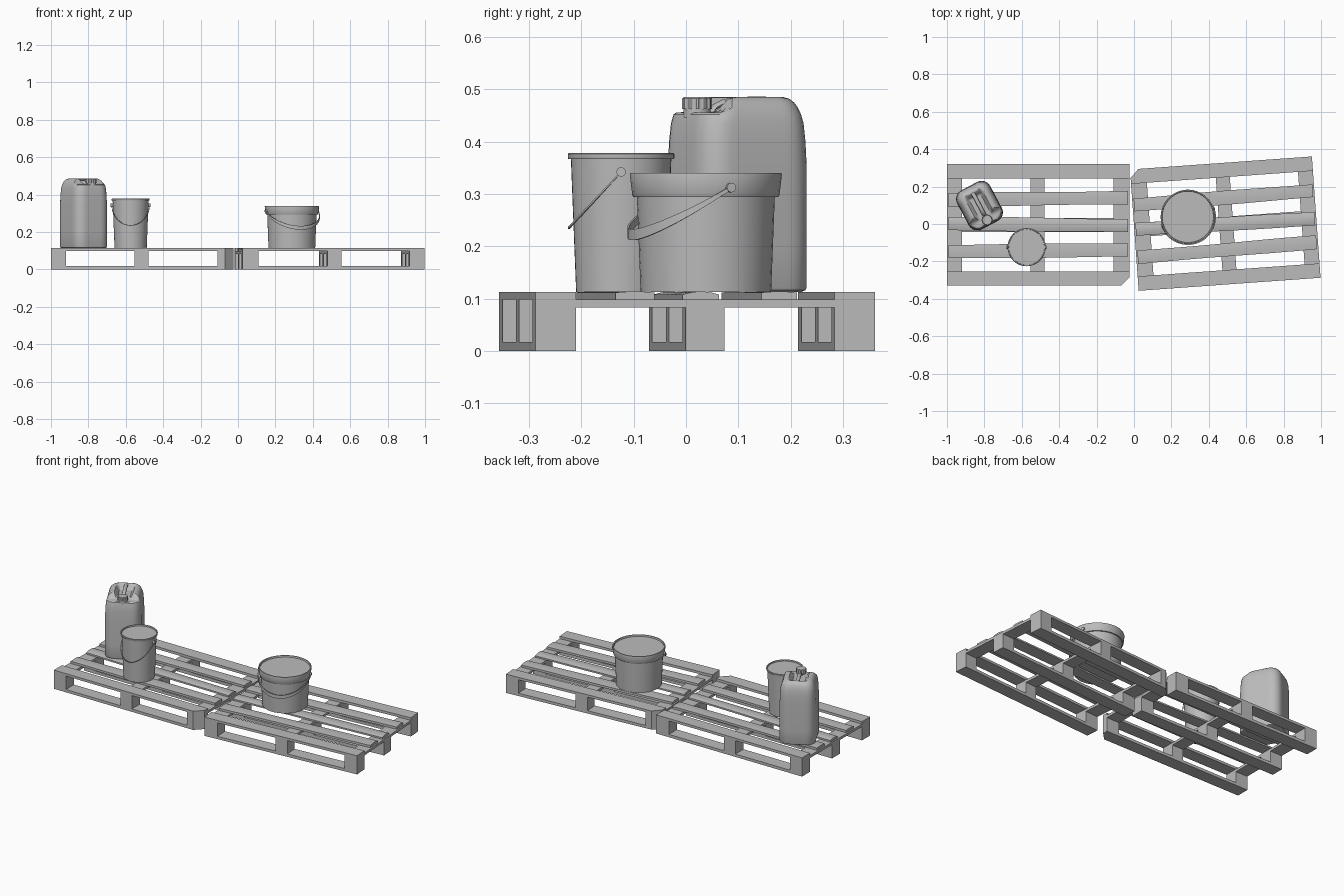
import bpy, bmesh, math
from mathutils import Matrix, Vector

if "Cube" in bpy.data.objects:
    bpy.data.objects.remove(bpy.data.objects["Cube"])

grey = bpy.data.materials.new("plain_grey")
grey.diffuse_color = (0.5, 0.5, 0.5, 1)
grey.use_nodes = True
grey.node_tree.nodes["Principled BSDF"].inputs["Base Color"].default_value = grey.diffuse_color


def skin(name, rings, matrix=Matrix(), smooth=True, loop=False):
    """Bridge a list of closed rings into one solid; cap the ends unless looped."""
    bm = bmesh.new()
    vs = [[bm.verts.new(p) for p in ring] for ring in rings]
    n = len(rings[0])
    pairs = list(zip(vs, vs[1:])) + ([(vs[-1], vs[0])] if loop else [])
    for a, b in pairs:
        for i in range(n):
            j = (i + 1) % n
            bm.faces.new((a[i], a[j], b[j], b[i]))
    if not loop:
        bm.faces.new(vs[0][::-1])
        bm.faces.new(vs[-1])
    bmesh.ops.remove_doubles(bm, verts=bm.verts, dist=1e-5)
    bmesh.ops.recalc_face_normals(bm, faces=bm.faces)
    me = bpy.data.meshes.new(name)
    bm.to_mesh(me)
    bm.free()
    me.transform(matrix)
    me.materials.append(grey)
    ob = bpy.data.objects.new(name, me)
    bpy.context.collection.objects.link(ob)
    if smooth:
        bpy.ops.object.select_all(action='DESELECT')
        ob.select_set(True)
        bpy.context.view_layer.objects.active = ob
        bpy.ops.object.shade_smooth_by_angle(angle=math.radians(35))
    return ob


def prism(name, outline, z0, z1, matrix):
    return skin(name, [[(x, y, z) for x, y in outline] for z in (z0, z1)], matrix, False)


def rect(x0, x1, y0, y1, cut=0):
    """Rectangle outline, optionally with the +x -y corner cut off."""
    low = [(x1 - cut, y0), (x1, y0 + cut)] if cut else [(x1, y0)]
    return [(x0, y0)] + low + [(x1, y1), (x0, y1)]


def lathe(name, profile, matrix, n=48):
    return skin(name, [[(r * math.cos(2 * math.pi * i / n), r * math.sin(2 * math.pi * i / n), z)
                        for i in range(n)] for r, z in profile], matrix)


# ---- pallets: the second is the first one turned around ----
L, W = 0.4875, 0.325
CUT = 0.045
XS = [(-L, -L + 0.08), (-0.042, 0.033), (L - 0.085, L)]
YS = [(-W, -W + 0.077), (-0.037, 0.038), (W - 0.077, W)]


def pallet(tag, matrix):
    for j, (y0, y1) in enumerate(YS):
        c = CUT if j == 0 else 0
        prism(f"{tag}_bottom_runner_{j}", rect(-L, L, y0, y1, c), 0, 0.017, matrix)
        for i, (x0, x1) in enumerate(XS):
            prism(f"{tag}_block_{j}_{i}", rect(x0, x1, y0, y1, c if i == 2 else 0),
                  0.017, 0.083, matrix)
        if j != 1:
            prism(f"{tag}_edge_board_{j}", rect(-L, L, y0, y1, c), 0.098, 0.113, matrix)
    for i, (x0, x1) in enumerate(XS):
        prism(f"{tag}_cross_board_{i}", rect(x0, x1, -W, W, CUT if i == 2 else 0),
              0.083, 0.098, matrix)
    # worn inner boards: slightly crowned and not quite parallel
    for k, (yc, slope, crown) in enumerate([(-0.138, 0.004, 0.002), (0.002, -0.006, 0.006),
                                            (0.14, 0.006, 0.002)]):
        rings = []
        for s in range(9):
            t = s / 4 - 1
            mid = yc + slope * t
            half = 0.036 + 0.002 * math.cos(3 * t + k)
            top = [(mid + half * w, 0.1135 - crown * w * w) for w in (1, 0.6, 0.2, -0.2, -0.6, -1)]
            rings.append([(t * (L - 0.008), y, z)
                          for y, z in [(mid - half, 0.098), (mid + half, 0.098)] + top])
        skin(f"{tag}_inner_board_{k}", rings, matrix)


pallet("left_pallet", Matrix.Translation((-0.512, -0.005, 0)))
pallet("right_pallet", Matrix.Translation((0.488, 0.002, 0)) @ Matrix.Rotation(math.radians(184.1), 4, 'Z'))


# ---- buckets with lids and hanging handles ----
def bail(name, matrix, radius, z, drop, thick, width_fn):
    """Handle strip hanging round the front of a bucket."""
    rings = []
    n = 32
    for s in range(n + 1):
        a = math.pi * s / n
        c = Vector((math.cos(a), -math.sin(a), 0))
        w = width_fn(math.sin(a)) / 2
        mid = c * radius + Vector((0, 0, z - drop * math.sin(a)))
        rings.append([mid + c * (thick / 2 * math.cos(q)) * 1.41 + Vector((0, 0, 1.41 * w * math.sin(q)))
                      for q in (math.pi / 4 + math.pi / 2 * k for k in range(4))])
    skin(name, rings, matrix)


def pivots(name, matrix, x0, x1, z, r):
    for side in (-1, 1):
        rings = [[(side * x, r * math.cos(math.pi * i / 8), z + r * math.sin(math.pi * i / 8))
                  for i in range(16)] for x in (x0, x1)]
        skin(f"{name}_{'left' if side < 0 else 'right'}", rings, matrix)


wide = Matrix.Translation((0.288, 0.038, 0)) @ Matrix.Rotation(math.radians(19), 4, 'Z')
lathe("wide_bucket", [(0.125, 0.113), (0.132, 0.294), (0.139, 0.294), (0.141, 0.298), (0.1455, 0.336),
                      (0.1445, 0.34), (0.139, 0.34), (0.137, 0.331), (0, 0.331)], wide)
bail("wide_bucket_handle", wide, 0.148, 0.312, 0.09, 0.004, lambda s: 0.007 + 0.014 * s)
pivots("wide_bucket_pivot", wide, 0.135, 0.151, 0.312, 0.009)

tall = Matrix.Translation((-0.574, -0.124, 0))
lathe("tall_bucket", [(0.086, 0.113), (0.096, 0.367), (0.101, 0.367), (0.102, 0.37), (0.102, 0.376),
                      (0.1, 0.378), (0.096, 0.378), (0.095, 0.37), (0, 0.37)], tall)
bail("tall_bucket_handle", tall, 0.1, 0.342, 0.107, 0.0035, lambda s: 0.004)
pivots("tall_bucket_pivot", tall, 0.09, 0.107, 0.342, 0.009)

# ---- jerrycan: local -y points to the spout ----
can = Matrix.Translation((-0.826, 0.098, 0)) @ Matrix.Rotation(math.radians(28), 4, 'Z')


def step(a, b, x):
    t = min(1, max(0, (x - a) / (b - a)))
    return t * t * (3 - 2 * t)


def rounded(inset):
    """Rounded rectangle shrunk by an inset."""
    hx, hy = 0.1 - inset, 0.118 - inset
    r = max(0.052 - inset * 0.4, 0.0) * min(1, hx / 0.05)
    corners = [[((hx - r) * sx + r * math.cos(math.radians(a0 + 15 * k)),
                 (hy - r) * sy + r * math.sin(math.radians(a0 + 15 * k))) for k in range(7)]
               for sx, sy, a0 in [(1, 1, 0), (-1, 1, 90), (-1, -1, 180), (1, -1, 270)]]
    pts = []
    for c, nxt in zip(corners, corners[1:] + corners[:1]):
        pts += c
        p, q = Vector(c[-1]), Vector(nxt[0])
        pts += [tuple(p.lerp(q, k / 9)) for k in range(1, 9)]
    return pts


def can_top(x, y, z):
    """Sink the spout end and the grip trough below the crown."""
    trough = step(0.055, 0.03, abs(x)) * step(0.08, 0.05, y)
    return min(z, 0.485 - 0.029 * max(trough, step(-0.04, -0.072, y)))


levels = [(0.008, 0.113), (0.002, 0.116), (0.0, 0.122), (0.0, 0.2), (0.0, 0.35), (0.002, 0.4),
          (0.005, 0.435), (0.009, 0.452), (0.014, 0.465), (0.02, 0.475), (0.028, 0.482), (0.036, 0.485)]
levels += [(0.036 + 0.006 * k, 0.485) for k in range(1, 11)]
skin("jerrycan_body", [[(x, y, can_top(x, y, z)) for x, y in rounded(d)] for d, z in levels], can)

# grip bar bridging the trough
path = [(0.085, 0.476), (0.06, 0.48), (0.03, 0.48), (0.0, 0.479), (-0.03, 0.475), (-0.05, 0.466), (-0.06, 0.452)]
skin("jerrycan_grip", [[(0.011 * math.cos(math.pi * i / 6), y, z + 0.006 * math.sin(math.pi * i / 6))
                        for i in range(12)] for y, z in path], can)

# neck and ribbed screw cap
spout = can @ Matrix.Translation((0, -0.087, 0))
lathe("jerrycan_neck", [(0.026, 0.445), (0.026, 0.462), (0, 0.462)], spout, 32)
skin("jerrycan_cap", [[(r * math.cos(math.pi * i / 24), r * math.sin(math.pi * i / 24), z)
                       for i in range(48) for r in [s * (0.029 if i % 4 < 2 else 0.0265)]]
                      for s, z in [(1, 0.462), (1, 0.482), (0.9, 0.485)]], spout, False)
